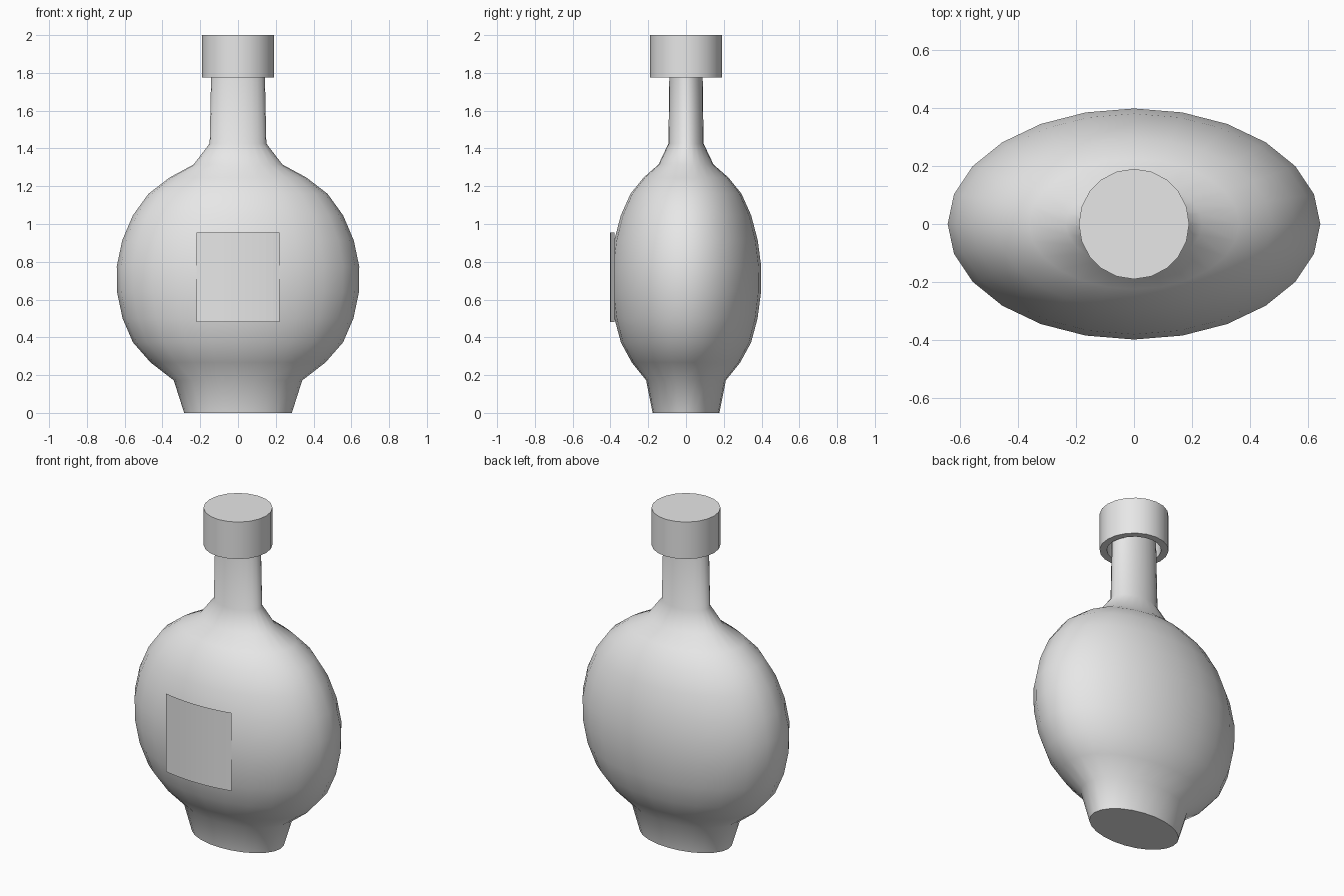
import bpy, bmesh, math

if "Cube" in bpy.data.objects:
    bpy.data.objects.remove(bpy.data.objects["Cube"], do_unlink=True)

grey = bpy.data.materials.new("plain_grey")
grey.use_nodes = True
grey.diffuse_color = (0.8, 0.8, 0.8, 1)
grey.node_tree.nodes["Principled BSDF"].inputs["Base Color"].default_value = (0.8, 0.8, 0.8, 1)


def finish(name, bm, smooth=True):
    mesh = bpy.data.meshes.new(name)
    bm.to_mesh(mesh)
    bm.free()
    mesh.materials.append(grey)
    obj = bpy.data.objects.new(name, mesh)
    bpy.context.collection.objects.link(obj)
    if smooth:
        bpy.ops.object.select_all(action='DESELECT')
        obj.select_set(True)
        bpy.context.view_layer.objects.active = obj
        bpy.ops.object.shade_smooth_by_angle(angle=math.radians(60))
    return obj


def lathe(name, profile, sides, depth=1.0):
    """Turn a (radius, height) profile into a closed solid, flattened in y by depth."""
    bm = bmesh.new()
    rings = []
    for r, z in profile:
        angles = [2 * math.pi * i / sides for i in range(sides)]
        rings.append([bm.verts.new((r * math.cos(a), r * depth * math.sin(a), z)) for a in angles])
    for low, high in zip(rings, rings[1:]):
        for i in range(sides):
            j = (i + 1) % sides
            bm.faces.new((low[i], low[j], high[j], high[i]))
    bm.faces.new(rings[0][::-1])
    bm.faces.new(rings[-1])
    bmesh.ops.recalc_face_normals(bm, faces=bm.faces)
    return finish(name, bm)


# Flattened round flask with flared foot and slim neck
FLATTEN = 0.62
lathe("bottle_body", [
    (0.285, 0), (0.34, 0.172), (0.463, 0.267), (0.556, 0.373), (0.611, 0.5),
    (0.64, 0.638), (0.642, 0.775), (0.613, 0.913), (0.557, 1.045), (0.474, 1.16),
    (0.362, 1.246), (0.235, 1.315), (0.15, 1.426), (0.14, 1.9)], 24, FLATTEN)

# Stopper, hollow underneath around the neck
lathe("bottle_cap", [
    (0.15, 1.92), (0.15, 1.775), (0.19, 1.775), (0.19, 2.0)], 20)

# Label sheet, curved around the front only
bm = bmesh.new()
steps, half_width = 12, math.asin(0.22 / 0.645)
columns = []
for i in range(steps + 1):
    a = half_width * (2 * i / steps - 1)
    x, y = 0.645 * math.sin(a), -0.402 * math.cos(a)
    columns.append([bm.verts.new((x, y, z)) for z in (0.48, 0.955)])
for a, b in zip(columns, columns[1:]):
    bm.faces.new((a[0], b[0], b[1], a[1]))
finish("front_label", bm, smooth=False)
